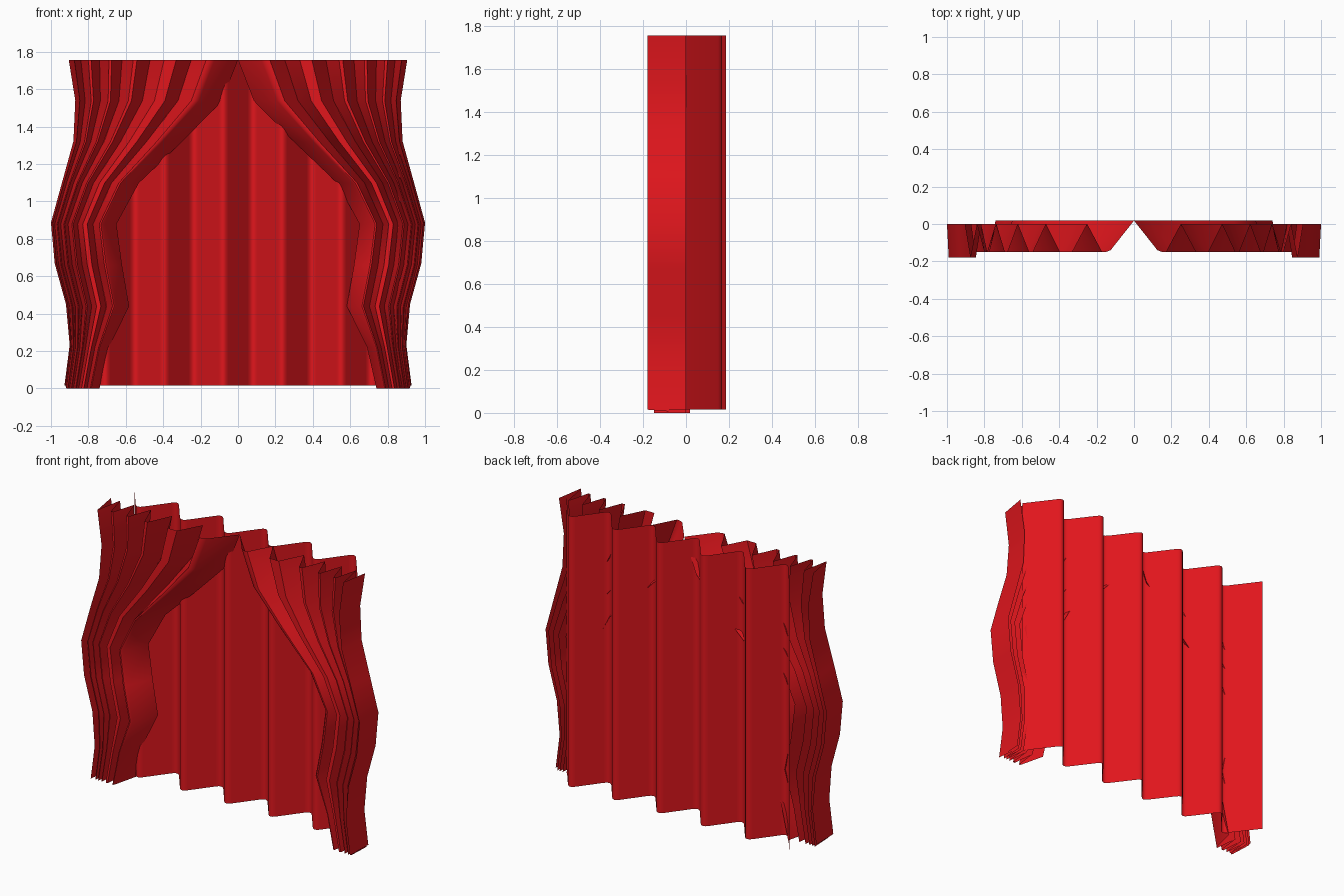
import bpy, math
from mathutils import Vector

if "Cube" in bpy.data.objects:
    bpy.data.objects.remove(bpy.data.objects["Cube"])

red = bpy.data.materials.new("red_fabric")
red.diffuse_color = (0.75, 0.008, 0.012, 1)
red.use_nodes = True
red.node_tree.nodes["Principled BSDF"].inputs["Base Color"].default_value = red.diffuse_color


def sheet(name, rows, angle):
    """Build a cloth surface from rows of points of equal length."""
    n = len(rows[0])
    verts = [p for row in rows for p in row]
    faces = [(r * n + i, r * n + i + 1, (r + 1) * n + i + 1, (r + 1) * n + i)
             for r in range(len(rows) - 1) for i in range(n - 1)]
    mesh = bpy.data.meshes.new(name)
    mesh.from_pydata(verts, [], faces)
    mesh.materials.append(red)
    ob = bpy.data.objects.new(name, mesh)
    bpy.context.collection.objects.link(ob)
    bpy.ops.object.select_all(action='DESELECT')
    ob.select_set(True)
    bpy.context.view_layer.objects.active = ob
    bpy.ops.object.shade_smooth_by_angle(angle=math.radians(angle))
    return ob


def rounded(points, cut, steps=4):
    """Round the inner corners of an open polyline."""
    out = [points[0]]
    for a, b, c in zip(points, points[1:], points[2:]):
        p, q = b.lerp(a, cut), b.lerp(c, cut)
        for k in range(steps + 1):
            t = k / steps
            out.append(p.lerp(b, t).lerp(b.lerp(q, t), t))
    return out + [points[-1]]


# Back curtain: straight pleats, eleven alternating panels
PANELS, HALF = 11, 0.867
zigzag = [Vector((-HALF + 2 * HALF * i / PANELS, 0.185 if i % 2 == 0 else -0.025))
          for i in range(PANELS + 1)]
pleats = rounded(zigzag, 0.17)
sheet("back_curtain", [[(p.x, p.y, z) for p in pleats] for z in (0.015, 1.757)], 40)

# Front drapes: fold profile at the top edge (x, y), gathered down the height
folds = [(0, 0.018), (0.125, -0.14), (0.15, -0.15), (0.17, -0.15), (0.25, 0),
         (0.33, -0.15), (0.395, -0.15), (0.47, 0), (0.54, -0.15), (0.56, -0.15),
         (0.62, 0), (0.675, -0.15), (0.69, -0.15), (0.74, 0), (0.785, -0.15),
         (0.80, -0.15), (0.84, 0), (0.875, -0.18), (0.905, 0)]
# Inner and outer edge of a drape at nine evenly spaced heights, top to bottom
inner = [0, 0.085, 0.30, 0.53, 0.65, 0.62, 0.582, 0.69, 0.74]
outer = [0.905, 0.87, 0.88, 0.94, 1.0, 0.98, 0.92, 0.90, 0.928]

for side, name in ((-1, "left_drape"), (1, "right_drape")):
    rows = []
    for k, (a, b) in enumerate(zip(inner, outer)):
        power = 1 - 0.2 * min(1, k / 3)
        row = []
        for x, y in folds:
            low = 0.015 if x > 0.86 else 0.0
            z = low + (1.757 - low) * (1 - k / 8)
            row.append((side * (a + (b - a) * (x / 0.905) ** power), y, z))
        rows.append(row)
    sheet(name, rows, 40)
